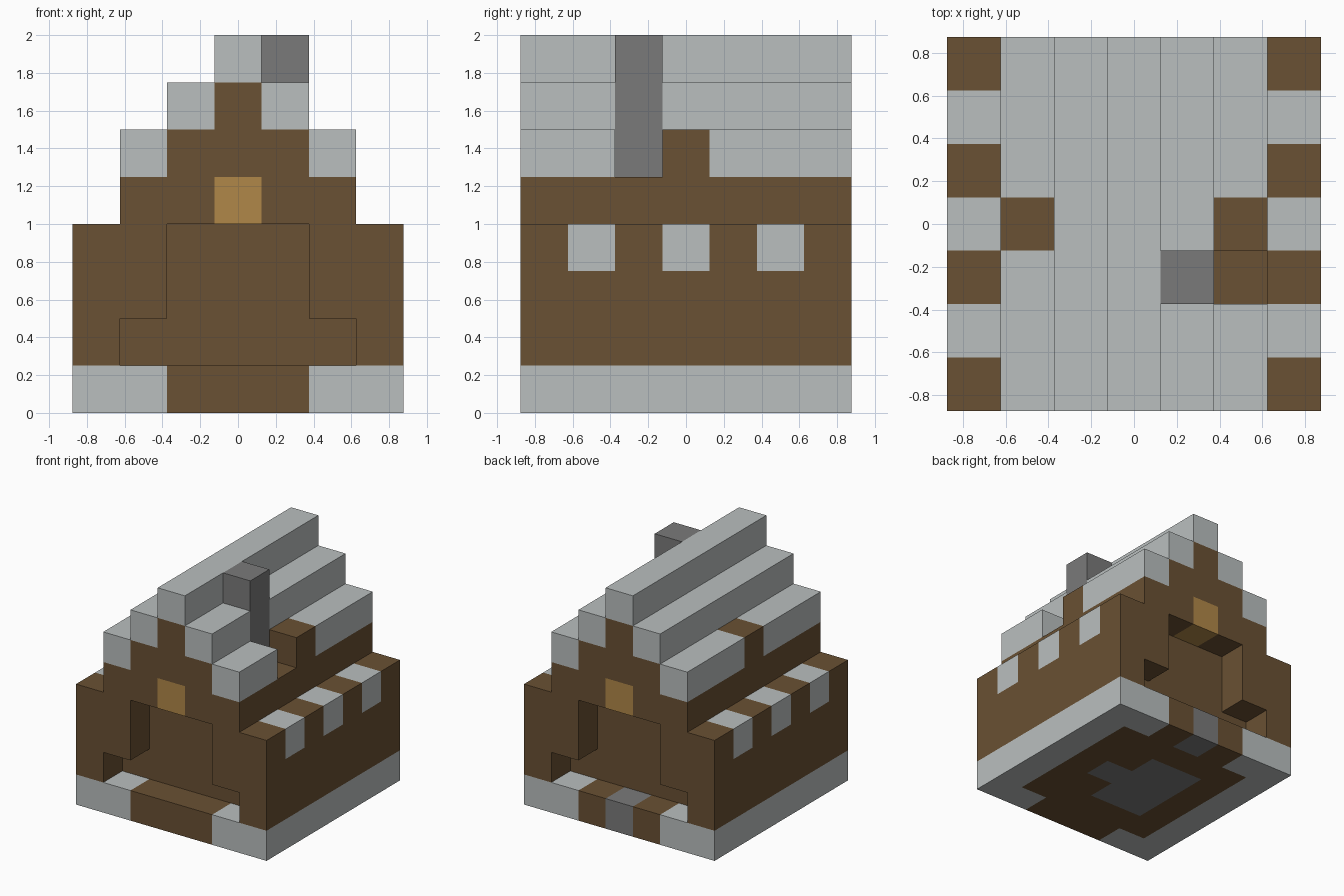
import bpy, bmesh
from mathutils import Vector

if "Cube" in bpy.data.objects:
    bpy.data.objects.remove(bpy.data.objects["Cube"])

CELL = 0.25          # the house is laid out on a 7 x 7 x 8 grid of blocks
ENDS = (0, 6)        # outermost rows of the grid


def make_material(name, rgb):
    mat = bpy.data.materials.new(name)
    mat.use_nodes = True
    mat.diffuse_color = (*rgb, 1)
    mat.node_tree.nodes["Principled BSDF"].inputs["Base Color"].default_value = (*rgb, 1)
    return mat


WOOD = make_material("brown_wood", (0.144, 0.082, 0.033))
SNOW = make_material("pale_grey", (0.491, 0.521, 0.521))
STONE = make_material("dark_grey_stone", (0.195, 0.195, 0.195))
GLOW = make_material("tan_window", (0.434, 0.242, 0.065))


def blocks(xs, ys, zs, keep=lambda i, j, k: True):
    return {(i, j, k) for i in xs for j in ys for k in zs if keep(i, j, k)}


def build(name, cells, colour):
    """Skin a set of grid blocks, colouring every face by its block."""
    mats = []
    bm = bmesh.new()
    for cell in sorted(cells):
        mat = colour(*cell)
        if mat not in mats:
            mats.append(mat)
        centre = Vector(cell) + Vector((-3, -3, 0.5))
        for axis in range(3):
            for sign in (-1, 1):
                normal = Vector((0, 0, 0))
                normal[axis] = sign
                if tuple(c + int(n) for c, n in zip(cell, normal)) in cells:
                    continue
                u, v = Vector((0, 0, 0)), Vector((0, 0, 0))
                u[(axis + 1) % 3] = 0.5
                v[(axis + 2) % 3] = 0.5 * sign
                mid = centre + normal / 2
                corners = (mid - u - v, mid + u - v, mid + u + v, mid - u + v)
                face = bm.faces.new([bm.verts.new(p * CELL) for p in corners])
                face.material_index = mats.index(mat)
    bmesh.ops.remove_doubles(bm, verts=bm.verts, dist=0.001)
    bmesh.ops.dissolve_limit(bm, angle_limit=0.01, verts=bm.verts,
                             edges=bm.edges, delimit={'MATERIAL'})
    mesh = bpy.data.meshes.new(name)
    bm.to_mesh(mesh)
    bm.free()
    for mat in mats:
        mesh.materials.append(mat)
    obj = bpy.data.objects.new(name, mesh)
    bpy.context.collection.objects.link(obj)


FULL, INNER, CORE = range(7), range(1, 6), range(2, 5)


# Foundation: pale rim, wooden floor, stone hearth and back step
def floor_colour(i, j, k):
    hearth = (i in (2, 3) and j in CORE) or (i, j) == (4, 3)
    if hearth or (i, j) == (3, 6):
        return STONE
    if (i in INNER and j in INNER) or i in CORE:
        return WOOD
    return SNOW


build("foundation", blocks(FULL, FULL, [0]), floor_colour)


# Walls with a stepped doorway recess at both ends and pale blocks along the eaves
def solid_wall(i, j, k):
    return not (j in ENDS and (i in CORE or (k == 1 and i in INNER)))


build("walls", blocks(FULL, FULL, range(1, 4), solid_wall),
      lambda i, j, k: SNOW if k == 3 and i in ENDS and j % 2 else WOOD)

# Upper storey with a small window over each doorway
build("upper_storey", blocks(INNER, FULL, [4]),
      lambda i, j, k: GLOW if i == 3 and j in ENDS else WOOD)

# Stepped gable core under the roof, leaving room for the chimney
build("gable_core", blocks(CORE, FULL, [5], lambda i, j, k: (i, j) != (4, 2))
      | blocks([3], FULL, [6]), lambda i, j, k: WOOD)

# Roof steps on both sides, broken by the chimney and the dormers
for side, sign in (("right", -1), ("left", 1)):
    for step, k in (("lower", 5), ("upper", 6)):
        column = 3 + sign * (7 - k)
        gaps = ([2] if sign > 0 else []) + ([3] if k == 5 else [])
        build(f"{side}_{step}_roof_step",
              blocks([column], FULL, [k], lambda i, j, k: j not in gaps),
              lambda i, j, k: SNOW)
    build(f"{side}_dormer", blocks([3 + 2 * sign], [3], [5]), lambda i, j, k: WOOD)

build("roof_ridge", blocks([3], FULL, [7]), lambda i, j, k: SNOW)
build("chimney", blocks([4], [2], range(5, 8)), lambda i, j, k: STONE)
